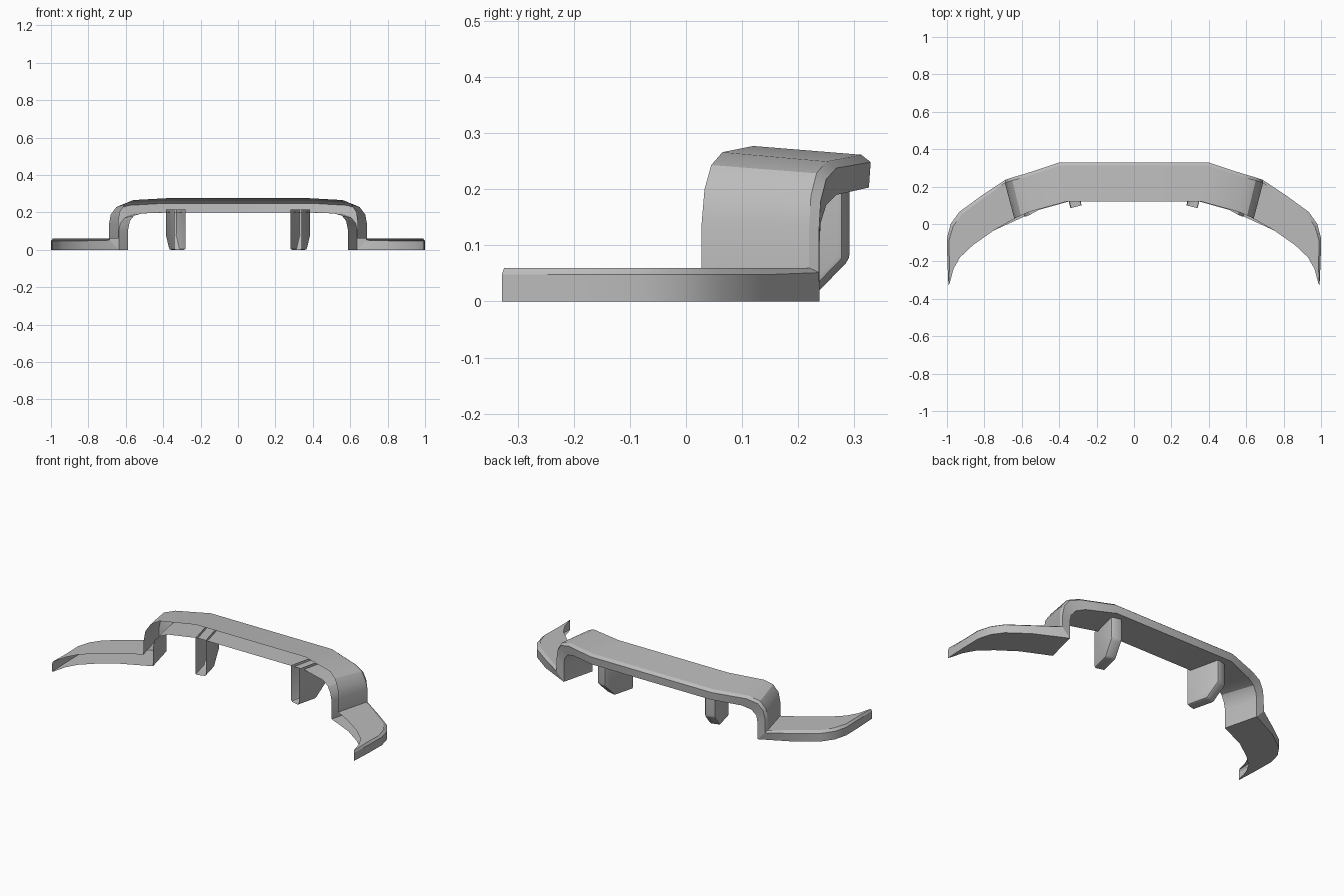
import bpy, bmesh
from mathutils import Vector as V

cube = bpy.data.objects.get("Cube")
if cube:
    bpy.data.objects.remove(cube)

grey = bpy.data.materials.new("plain_grey")
grey.use_nodes = True
colour = (0.5, 0.5, 0.5, 1)
grey.diffuse_color = colour
grey.node_tree.nodes["Principled BSDF"].inputs["Base Color"].default_value = colour


def finish(name, bm, merge):
    """Turn a half mesh into a mirrored, smooth-shaded object."""
    me = bpy.data.meshes.new(name)
    bm.to_mesh(me)
    bm.free()
    me.materials.append(grey)
    ob = bpy.data.objects.new(name, me)
    bpy.context.collection.objects.link(ob)
    mod = ob.modifiers.new("mirror", 'MIRROR')
    mod.use_mirror_merge = merge
    bpy.ops.object.select_all(action='DESELECT')
    ob.select_set(True)
    bpy.context.view_layer.objects.active = ob
    bpy.ops.object.shade_smooth_by_angle(angle=0.52)


def section(ft, bt, bb, fb):
    """Open-fronted channel with a chamfered upper back edge."""
    ft, bt, bb, fb = V(ft), V(bt), V(bb), V(fb)
    inset = min(0.018, (ft - bt).length * 0.4)
    return [ft, bt + (ft - bt).normalized() * inset,
            bt + (bb - bt).normalized() * 0.012, bb, fb]


# Arch sections: front top, back top, back bottom, front bottom
sections = [section(*s) for s in (
    ((0, .12, .277), (0, .33, .26), (0, .326, .203), (0, .12, .2)),
    ((.36, .12, .277), (.4, .33, .26), (.39, .326, .203), (.35, .12, .2)),
    ((.56, .065, .266), (.59, .268, .248), (.555, .268, .19), (.51, .075, .195)),
    ((.605, .045, .243), (.655, .25, .227), (.605, .25, .172), (.555, .05, .183)),
    ((.632, .033, .2), (.685, .24, .187), (.63, .24, .14), (.578, .04, .155)),
    ((.64, .028, .14), (.695, .237, .135), (.637, .238, .1), (.587, .04, .11)),
    ((.64, .028, .06), (.695, .237, .06), (.637, .238, 0), (.587, .04, 0)),
)]

# End pads in plan: front edge, back edge
for (fx, fy), (bx, by) in (
    ((.75, -.035), (.82, .148)),
    ((.80, -.07), (.935, .064)),
    ((.86, -.112), (.98, 0)),
    ((.93, -.178), (1, -.075)),
    ((.965, -.24), (.998, -.2)),
    ((.986, -.318), (.992, -.328)),
):
    sections.append(section((fx, fy, .06), (bx, by, .06), (bx, by, 0), (fx, fy, 0)))

bm = bmesh.new()
rows = [[bm.verts.new(p) for p in s] for s in sections]
for a, b in zip(rows, rows[1:]):
    for i in range(4):
        bm.faces.new((a[i], a[i + 1], b[i + 1], b[i]))
bmesh.ops.recalc_face_normals(bm, faces=bm.faces)
if sum(f.normal.z * f.calc_center_median().z for f in bm.faces) < 0:
    bmesh.ops.reverse_faces(bm, faces=bm.faces)
finish("arched_lip", bm, True)

# Support tabs: hollow, open at the front and top, clipped lower back corner
across, depth = V((.06, -.015, 0)), V((.24, .97, 0))
bm = bmesh.new()
outline = ((0, .215), (0, 0), (.125, 0), (.2, .075), (.2, .215))
sides = [[bm.verts.new(V((.28, .1, z)) + depth * d + across * k) for d, z in outline]
         for k in (0, 1)]
bm.faces.new(sides[0])
bm.faces.new(reversed(sides[1]))
for i in (1, 2, 3):
    bm.faces.new((sides[0][i + 1], sides[0][i], sides[1][i], sides[1][i + 1]))
bmesh.ops.recalc_face_normals(bm, faces=bm.faces)
bmesh.ops.bevel(bm, geom=[e for e in bm.edges if not e.is_boundary],
                offset=.01, segments=2, profile=.5, affect='EDGES')
finish("support_tabs", bm, False)
